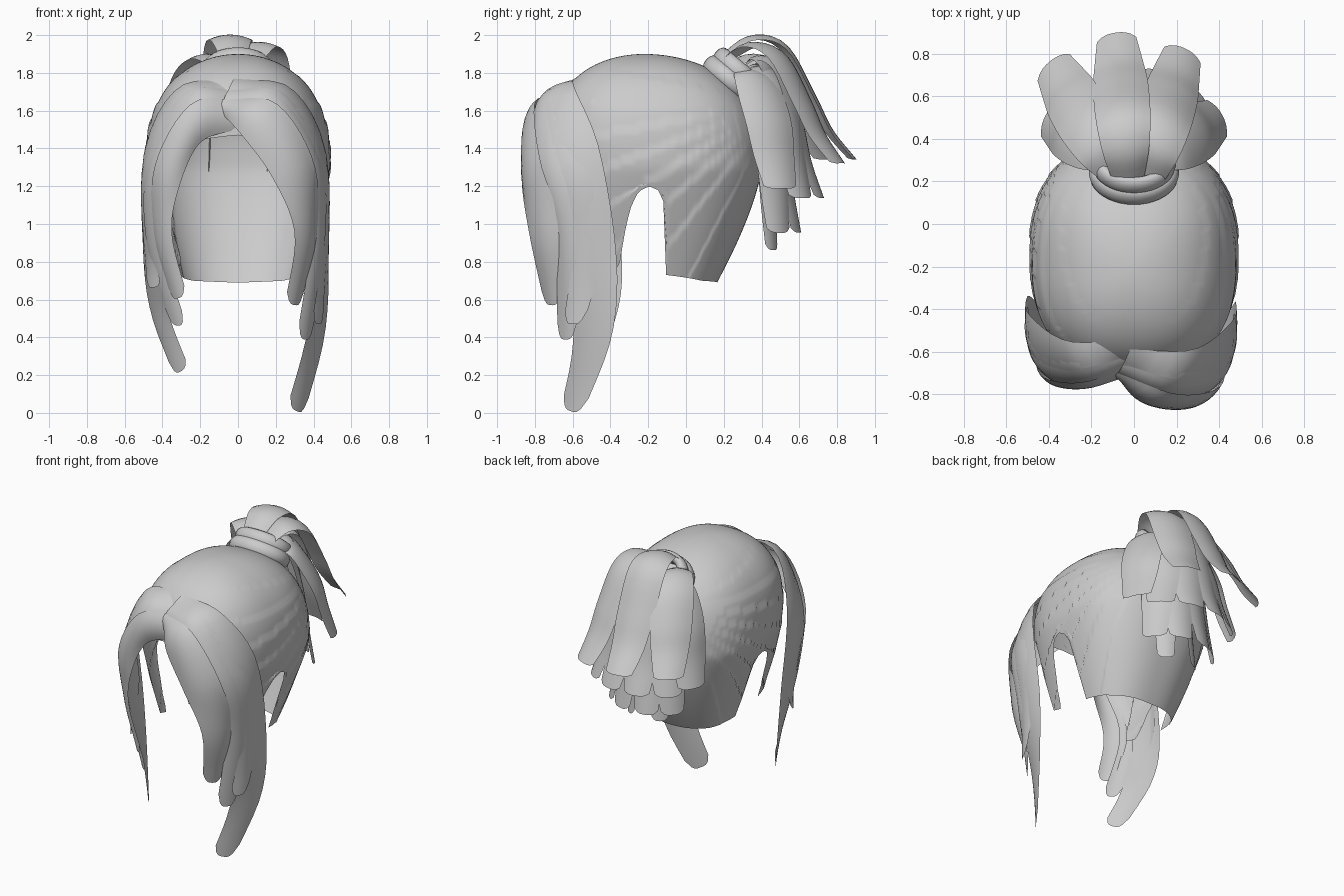
import bpy, bmesh
from math import sin, cos, pi, atan2, radians, copysign
from mathutils import Vector

if "Cube" in bpy.data.objects:
    bpy.data.objects.remove(bpy.data.objects["Cube"], do_unlink=True)

hair = bpy.data.materials.new("hair grey")
hair.use_nodes = True
GREY = (0.6, 0.6, 0.6, 1)
hair.diffuse_color = GREY
hair.node_tree.nodes["Principled BSDF"].inputs["Base Color"].default_value = GREY


def grid(name, rows, closed=False):
    """Smooth surface through rows of points."""
    bm = bmesh.new()
    vs = [[bm.verts.new(p) for p in r] for r in rows]
    n = len(rows[0])
    for a, b in zip(vs, vs[1:]):
        for i in range(n if closed else n - 1):
            j = (i + 1) % n
            bm.faces.new((a[i], a[j], b[j], b[i]))
    bmesh.ops.remove_doubles(bm, verts=bm.verts, dist=0.0005)
    bmesh.ops.recalc_face_normals(bm, faces=bm.faces)
    mesh = bpy.data.meshes.new(name)
    bm.to_mesh(mesh)
    bm.free()
    mesh.materials.append(hair)
    mesh.shade_smooth()
    bpy.context.collection.objects.link(bpy.data.objects.new(name, mesh))


def spline(pts, t):
    """Catmull-Rom point at t in 0..1."""
    pts = [Vector(p) for p in pts]
    pts = [2 * pts[0] - pts[1]] + pts + [2 * pts[-1] - pts[-2]]
    f = t * (len(pts) - 3)
    i = min(int(f), len(pts) - 4)
    f -= i
    a, b, c, d = pts[i:i + 4]
    return 0.5 * (2 * b + (c - a) * f + (2 * a - 5 * b + 4 * c - d) * f ** 2
                  + (3 * b - a - 3 * c + d) * f ** 3)


def lock(name, edge_a, edge_b, bulge, hub, tip=0.04, cols=8, steps=22):
    """Curved lock of hair between two edges, bulging away from hub."""
    hub = Vector(hub)
    rows = []
    for s in range(steps + 1):
        row = []
        for c in range(cols + 1):
            u = 2 * c / cols - 1
            t = s / steps * (1 - tip * u ** 4)
            a, b = spline(edge_a, t), spline(edge_b, t)
            d = spline(edge_a, min(t + .02, 1)) - spline(edge_a, min(t, .98))
            n = (b - a).cross(d).normalized()
            if n.dot((a + b) / 2 - hub) < 0:
                n = -n
            row.append(a.lerp(b, (u + 1) / 2) + n * bulge * (b - a).length * (1 - u * u))
        rows.append(row)
    grid(name, rows)


# Scalp cap: columns run from a shaped hem up to an even band, then over the crown
HEM = [(0, 1.47), (35, 1.43), (55, 1.25), (59, .8), (70, .77), (73, .95), (76, 1.08), (80, 1.17),
       (85, 1.2), (88.5, 1.18), (90, 1.12), (91.4, .73), (130, .7), (180, .69)]


def hem(deg):
    for (a, za), (b, zb) in zip(HEM, HEM[1:]):
        if deg <= b:
            return za + (zb - za) * (deg - a) / (b - a)


def cap_point(deg, t):
    base = hem(abs(deg))
    band = max(base, 1.22)
    if t < .35:
        z = base + (band - base) * t / .35
    else:
        z = band + (1.9 - band) * sin((t - .35) / .65 * pi / 2)
    k = max(0, (z - 1.3) / .6)
    m = max(0, (1.3 - z) / .6)
    dome = max(0, 1 - k ** 2.55) ** .5
    th = radians(deg)
    sx, cy = [copysign(abs(v) ** .83, v) for v in (sin(th), -cos(th))]
    wide = (.49 - .19 * m ** 1.2) * dome
    deep = (.57 if cy < 0 else .52 - .23 * m ** 1.4 + .1 * k) * dome
    y = -.12 - .1 * k + deep * cy
    # combed ridges converging towards the tie
    comb = (atan2(z - 1.65, .5 - y) * 5.5) % 1
    ridge = 1 + .022 * (comb - .5) * abs(sx) * dome
    return (wide * sx * ridge, y, z)


ROWS = 60
grid("scalp_cap", [[cap_point(d * 1.5 - 180, r / ROWS) for d in range(240)]
                   for r in range(ROWS + 1)], closed=True)

# Hair tie: two stacked tilted bands
AXIS = Vector((0, .64, .77))
UP = Vector((0, -.77, .64))
RIGHT = Vector((1, 0, 0))
for name, off, major in (("tie_lower_band", -.03, .165), ("tie_upper_band", .035, .15)):
    rows = []
    for i in range(13):
        p = 2 * pi * i / 12
        r = major + .035 * cos(p)
        rows.append([Vector((0, .26, 1.78)) + RIGHT * r * 1.06 * cos(q) + UP * r * .88 * sin(q)
                     + AXIS * (off + .05 * sin(p)) for q in (2 * pi * j / 40 for j in range(40))])
    grid(name, rows, closed=True)

# Front curtains: locks fan out from the parting
FACE = (0, -.2, 1.1)
inner = [(-.08, -.72, 1.58), (.02, -.83, 1.47), (.18, -.87, 1.25), (.30, -.83, .95), (.25, -.75, .58)]
right_inner = [(-.01, -.70, 1.5), (-.2, -.74, 1.43), (-.31, -.75, 1.2), (-.35, -.72, .95),
               (-.27, -.69, .62)]
front = [(-.08, -.70, 1.66), (.2, -.80, 1.64), (.40, -.77, 1.33), (.42, -.65, .95), (.33, -.66, .57)]
middle = [(-.05, -.66, 1.71), (.22, -.73, 1.69), (.44, -.66, 1.33), (.46, -.58, .9), (.39, -.58, .39)]
side = [(-.03, -.62, 1.74), (.26, -.65, 1.70), (.46, -.50, 1.35), (.47, -.42, .95), (.45, -.54, .47)]
long_front = middle[:3] + [(.43, -.60, .75), (.35, -.60, .35), (.26, -.66, .03)]
long_rear = [(-.02, -.59, 1.77), (.28, -.59, 1.72), (.46, -.46, 1.4), (.48, -.37, .85),
             (.46, -.39, .42), (.35, -.55, -.01)]


def under(edge, towards, end):
    """Edge hidden beneath the neighbouring lock, with its own end."""
    pairs = list(zip(edge, towards))[:-1]
    return [Vector(a).lerp(Vector(b), .25) for a, b in pairs] + [end]


def other_side(edge, end):
    """Mirrored, slightly shorter copy of an edge, with its own end."""
    return [(-x * .96 - .05 * min(1, z), y * .93, z if z > 1 else .2 + z * .8)
            for x, y, z in edge[:-1]] + [end]


curtains = [("front_lock", inner, front, .15, right_inner[-1], (-.35, -.62, .60)),
            ("middle_lock", under(front, inner, (.31, -.68, .39)), middle, .1,
             (-.27, -.63, .46), (-.36, -.56, .47)),
            ("side_lock", under(middle, front, (.39, -.65, .47)), side, .08,
             (-.40, -.61, .67), (-.48, -.5, .66)),
            ("long_lock", long_front, long_rear, .06, (-.26, -.61, .24), (-.34, -.51, .2))]
for name, a, b, bulge, end_a, end_b in curtains:
    lock("left_" + name, a, b, bulge, FACE)
    a2 = right_inner if a is inner else other_side(a, end_a)
    lock("right_" + name, a2, other_side(b, end_b), bulge, FACE)

# Ponytail: layered locks leaving the tie and arching down (angle, reach, end height, width)
LAYERS = {
    "outer": [(-8, .6, 1.33, .2), (24, .57, 1.31, .2), (-40, .6, 1.33, .21),
              (62, .45, 1.18, .21), (-62, .45, 1.18, .21)],
    "second": [(a, .43, 1.13, .19) for a in (-42, -14, 14, 42)],
    "third": [(a, .31, .95, .17) for a in (-50, -18, 18, 50)],
    "inner": [(a, .2, .86, .12) for a in (-35, 35)],
}
for layer, locks in LAYERS.items():
    spread, back = (.13, .29) if layer == "outer" else (.05, .35)
    for i, (ang, reach, low, width) in enumerate(locks):
        th = radians(ang)
        out, across = Vector((sin(th), cos(th), 0)), Vector((cos(th), -sin(th), 0))
        b = th * 1.35
        droop = sin(b) ** 2
        root = Vector((0, back + .04 * droop, 1.8)) + spread * (RIGHT * sin(b) + UP * cos(b))
        end = Vector((0, .29, low)) + out * reach
        lift = .17 * max(0, cos(b)) * spread / .13
        arc = [(0, 1, .7), (.22, 1 + lift - .08 * droop, 1.1), (.46, .92 + lift - .18 * droop, 1.3),
               (.67, .62 - .08 * droop, 1.3), (.81, .28, 1.15), (1, 0, .9)]
        edges = ([], [])
        for f, h, w in arc:
            mid = root.lerp(end, f)
            mid.z = low + (root.z - low) * h
            for e, sg in zip(edges, (-1, 1)):
                e.append(mid + across * sg * width * w / 2)
        lock(f"ponytail_{layer}_lock_{i + 1}", *edges, .12, (0, .3, 1.3), tip=.025)
